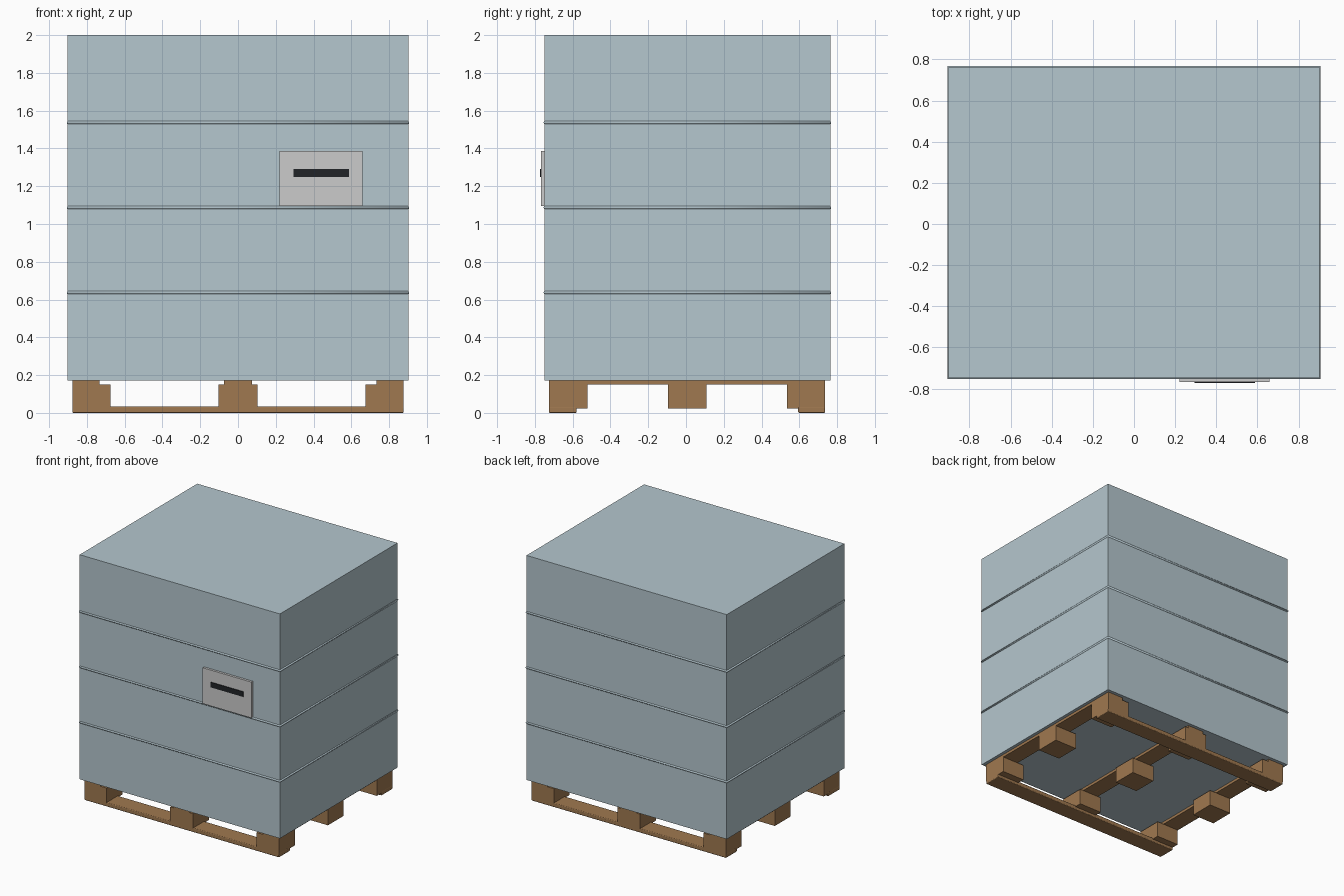
import bpy, bmesh

if "Cube" in bpy.data.objects:
    bpy.data.objects.remove(bpy.data.objects["Cube"])


def material(name, color):
    m = bpy.data.materials.new(name)
    m.diffuse_color = (*color, 1)
    m.use_nodes = True
    m.node_tree.nodes["Principled BSDF"].inputs["Base Color"].default_value = m.diffuse_color
    return m


WRAP = material("pale_blue_wrap", (0.46, 0.57, 0.62))
WOOD = material("pallet_wood", (0.35, 0.19, 0.08))
DARK = material("dark_print", (0.015, 0.017, 0.02))


def box(name, x, y, z, mat=None, bevel=0):
    """Box from (min, max) ranges, optionally with softened edges."""
    bm = bmesh.new()
    bmesh.ops.create_cube(bm, size=1)
    for v in bm.verts:
        v.co = [r[0] if c < 0 else r[1] for c, r in zip(v.co, (x, y, z))]
    me = bpy.data.meshes.new(name)
    bm.to_mesh(me)
    bm.free()
    ob = bpy.data.objects.new(name, me)
    bpy.context.collection.objects.link(ob)
    if mat:
        me.materials.append(mat)
    if bevel:
        mod = ob.modifiers.new("soft_edges", 'BEVEL')
        mod.width = bevel
        mod.segments = 3
    return ob


# Wrapped load
X, Y0, Y1 = 0.902, -0.749, 0.764
box("wrapped_load", (-X, X), (Y0, Y1), (0.172, 2.0), WRAP)

# Thin round bands running around the load
for i, z in enumerate((0.637, 1.087, 1.537)):
    cu = bpy.data.curves.new(f"wrap_band_{i + 1}", 'CURVE')
    cu.dimensions = '3D'
    cu.bevel_depth = 0.009
    cu.bevel_resolution = 2
    sp = cu.splines.new('POLY')
    sp.points.add(3)
    corners = ((-X, Y0), (X, Y0), (X, Y1), (-X, Y1))
    for p, (x, y) in zip(sp.points, corners):
        p.co = (x * 0.998, y * 0.998, z, 1)
    sp.use_cyclic_u = True
    cu.materials.append(WRAP)
    band = bpy.data.objects.new(cu.name, cu)
    bpy.context.collection.objects.link(band)

# Label plate with a dark bar on the front
box("label_plate", (0.22, 0.658), (-0.768, -0.745), (1.095, 1.387))
box("label_bar", (0.293, 0.588), (-0.773, -0.765), (1.249, 1.291), DARK)

# Pallet: three rows of blocks, each under a lengthwise board
block_x = ((-0.876, -0.675), (-0.103, 0.103), (0.675, 0.876))
block_y = ((-0.725, -0.521), (-0.094, 0.108), (0.534, 0.737))
board_x = ((-0.876, -0.733), (-0.073, 0.073), (0.733, 0.876))
for i, (bx, tx) in enumerate(zip(block_x, board_x)):
    box(f"top_board_{i + 1}", tx, (-0.725, 0.737), (0.15, 0.174), WOOD)
    for j, by in enumerate(block_y):
        box(f"block_{i + 1}_{j + 1}", bx, by, (0.022, 0.151), WOOD)

# Front and back floor runners
for name, y in (("front", (-0.725, -0.58)), ("back", (0.594, 0.737))):
    box(f"{name}_runner", (-0.877, 0.877), y, (0, 0.034), WOOD, 0.006)
